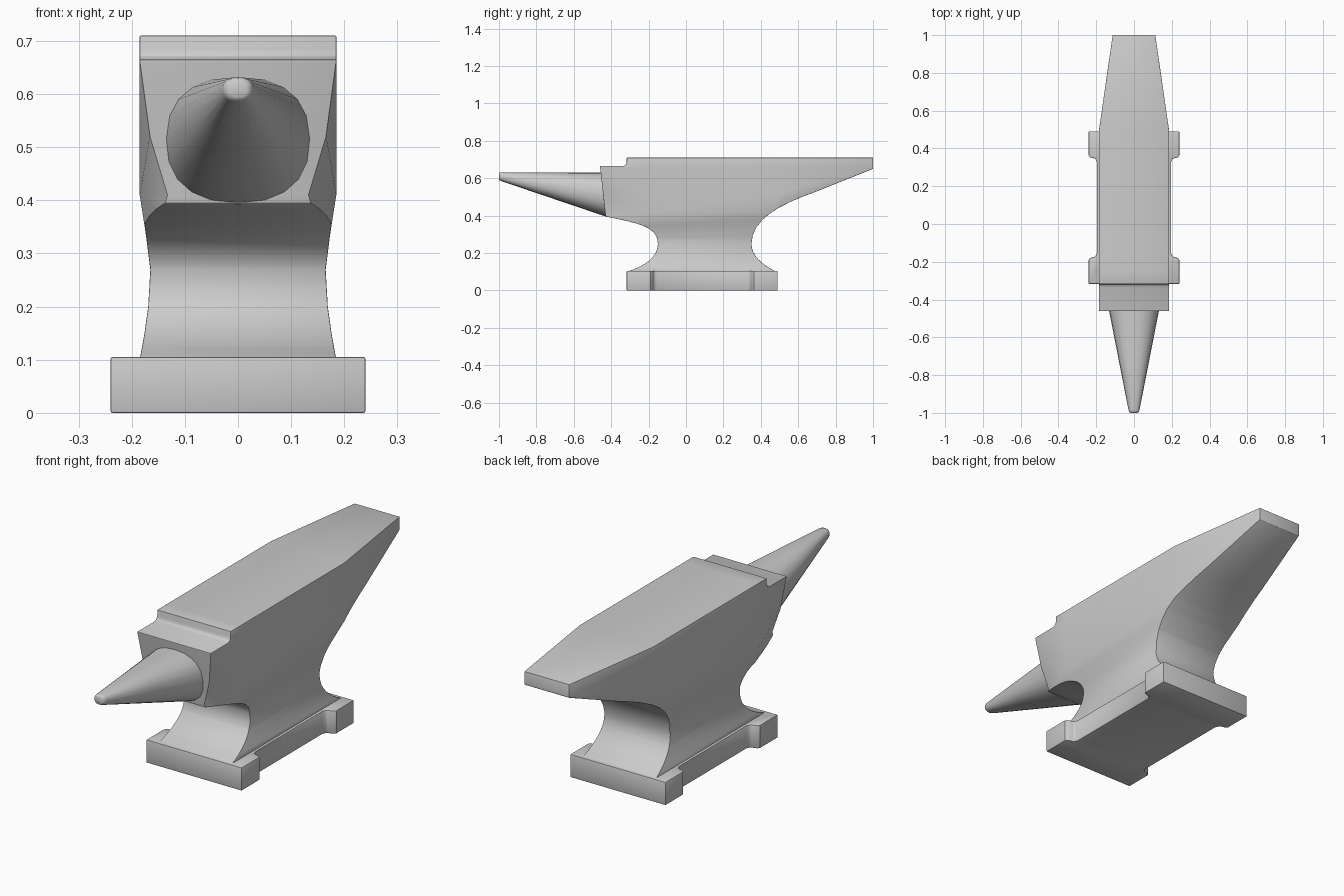
import bpy, bmesh, math
from mathutils import Vector
from mathutils.geometry import interpolate_bezier

if "Cube" in bpy.data.objects:
    bpy.data.objects.remove(bpy.data.objects["Cube"])


def finish(name, bm, bevel=0.0, angle=35):
    bmesh.ops.recalc_face_normals(bm, faces=bm.faces)
    mesh = bpy.data.meshes.new(name)
    bm.to_mesh(mesh)
    bm.free()
    ob = bpy.data.objects.new(name, mesh)
    bpy.context.collection.objects.link(ob)
    bpy.ops.object.select_all(action='DESELECT')
    ob.select_set(True)
    bpy.context.view_layer.objects.active = ob
    if bevel:
        mod = ob.modifiers.new("soft_edges", 'BEVEL')
        mod.width = bevel
        mod.segments = 2
        mod.limit_method = 'ANGLE'
        mod.angle_limit = math.radians(40)
        bpy.ops.object.modifier_apply(modifier=mod.name)
    bpy.ops.object.shade_smooth_by_angle(angle=math.radians(angle))
    return ob


def prism(points, offset):
    bm = bmesh.new()
    face = bm.faces.new([bm.verts.new(p) for p in points])
    ext = bmesh.ops.extrude_face_region(bm, geom=[face])
    verts = [v for v in ext['geom'] if isinstance(v, bmesh.types.BMVert)]
    bmesh.ops.translate(bm, verts=verts, vec=offset)
    return bm


def curve(a, b, c, d, n=9):
    pts = interpolate_bezier(*[Vector((0, *p)) for p in (a, b, c, d)], n)
    return [(p.y, p.z) for p in pts]


def lookup(table, z):
    if z <= table[0][0]:
        return table[0][1]
    for (z0, w0), (z1, w1) in zip(table, table[1:]):
        if z <= z1:
            return w0 + (w1 - w0) * (z - z0) / (z1 - z0)
    return table[-1][1]


# Body: side profile with step, face, heel and waist
profile = [(-0.46, 0.665), (-0.335, 0.665), (-0.322, 0.672), (-0.317, 0.685),
           (-0.317, 0.71), (1.0, 0.71), (1.0, 0.65)]
profile += curve((0.70, 0.53), (0.50, 0.46), (0.35, 0.38), (0.35, 0.25))
profile += curve((0.35, 0.25), (0.35, 0.19), (0.40, 0.14), (0.485, 0.10))[1:]
profile += curve((-0.317, 0.10), (-0.22, 0.13), (-0.15, 0.18), (-0.15, 0.25))
profile += curve((-0.15, 0.25), (-0.15, 0.34), (-0.25, 0.36), (-0.43, 0.395))[1:]
body = prism([(-1, y, z) for y, z in profile], (2, 0, 0))

cuts = [((0, 0, z), (0, 0, 1)) for z in (0.15, 0.2, 0.27, 0.34, 0.41, 0.52, 0.66)]
cuts += [((0, y, 0), (0, 1, 0)) for y in (-0.25, 0.5)]
for co, no in cuts:
    bmesh.ops.bisect_plane(body, geom=body.verts[:] + body.edges[:] + body.faces[:],
                           dist=1e-5, plane_co=co, plane_no=no)

# Widths: pinched waist, tapered heel, narrowed underside behind the horn
waist = [(0.10, 0.185), (0.15, 0.176), (0.2, 0.169), (0.27, 0.165), (0.34, 0.174), (0.41, 0.185)]
nose = [(0.37, 0.145), (0.42, 0.13), (0.52, 0.166), (0.66, 0.185)]
for v in body.verts:
    y, z = v.co.y, v.co.z
    w = lookup(waist, z)
    if y > 0.5:
        w -= 0.072 * (y - 0.5) / 0.5
    if y < -0.25 and z > 0.3:
        t = min(1, (-0.25 - y) / 0.18)
        w += (lookup(nose, z) - w) * t
    v.co.x *= w
finish("anvil_body", body, 0.005)

# Base: plate with four corner feet
half = [(0.24, -0.317), (0.24, -0.19), (0.232, -0.18), (0.205, -0.172), (0.196, -0.155),
        (0.196, 0.328), (0.205, 0.345), (0.232, 0.353), (0.24, 0.363), (0.24, 0.49)]
outline = half + [(-x, y) for x, y in reversed(half)]
finish("base_plate", prism([(x, y, 0) for x, y in outline], (0, 0, 0.105)), 0.004)

# Horn: flat-topped cone from rounded rings (y, centre z, half width, half height)
horn = bmesh.new()
SIDES = 20
rings = []
for y, zc, rx, rz in [(-0.42, 0.512, 0.139, 0.12), (-0.46, 0.519, 0.132, 0.113),
                      (-0.72, 0.563, 0.081, 0.069), (-0.985, 0.608, 0.029, 0.024),
                      (-0.996, 0.609, 0.025, 0.021), (-1.0, 0.609, 0.017, 0.015)]:
    ring = []
    for i in range(SIDES):
        a = math.tau * i / SIDES
        c, s = math.cos(a), math.sin(a)
        p = 0.85
        ring.append(horn.verts.new((rx * math.copysign(abs(c) ** p, c), y,
                                    zc + rz * math.copysign(abs(s) ** p, s))))
    rings.append(ring)
for r0, r1 in zip(rings, rings[1:]):
    for i in range(SIDES):
        j = (i + 1) % SIDES
        horn.faces.new((r0[i], r0[j], r1[j], r1[i]))
horn.faces.new(rings[0])
horn.faces.new(rings[-1])
finish("horn", horn, angle=50)
